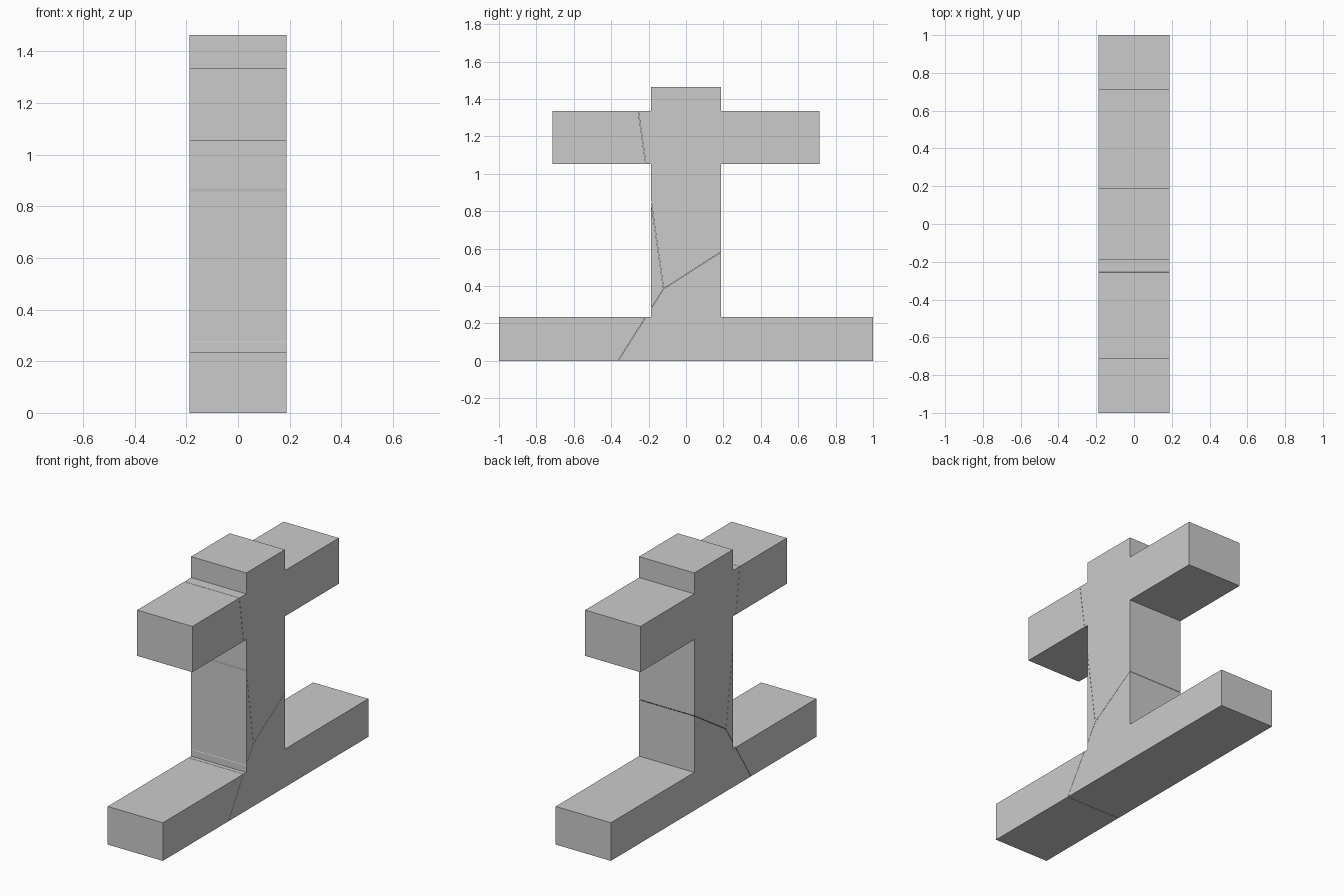
import bpy, bmesh
from mathutils import Vector

cube = bpy.data.objects.get("Cube")
if cube:
    bpy.data.objects.remove(cube, do_unlink=True)

HALF = 0.188      # half thickness, also half width of the post
GAP = 0.0008      # half width of the cracks

stone = bpy.data.materials.new("plain_grey")
stone.use_nodes = True
GREY = (0.6, 0.6, 0.6, 1)
stone.diffuse_color = GREY
stone.node_tree.nodes["Principled BSDF"].inputs["Base Color"].default_value = GREY

# Half outline of the cross on its long foot (y, z), mirrored to the other side
half = [(1, 0), (1, 0.235), (HALF, 0.235), (HALF, 1.053),
        (0.713, 1.053), (0.713, 1.335), (HALF, 1.335), (HALF, 1.464)]
outline = half + [(-y, z) for y, z in reversed(half)]

# The three cracks run out from one point
hub = Vector((0, -0.12, 0.385))


def crack_normal(y, z):
    d = Vector((0, y, z)) - hub
    return Vector((0, -d.z, d.y)).normalized()


low_crack = crack_normal(-0.363, 0)
high_crack = crack_normal(-0.255, 1.335)
back_crack = crack_normal(HALF, 0.583)


def broken_piece(name, keep_normals):
    """Extrude the whole outline, then keep only the side of each crack named."""
    bm = bmesh.new()
    face = bm.faces.new([bm.verts.new((-HALF, y, z)) for y, z in outline])
    grown = bmesh.ops.extrude_face_region(bm, geom=[face], use_keep_orig=True)
    moved = [v for v in grown["geom"] if isinstance(v, bmesh.types.BMVert)]
    bmesh.ops.translate(bm, verts=moved, vec=(2 * HALF, 0, 0))
    bmesh.ops.recalc_face_normals(bm, faces=bm.faces)
    bmesh.ops.triangulate(bm, faces=bm.faces)
    for n in keep_normals:
        bmesh.ops.bisect_plane(bm, geom=bm.verts[:] + bm.edges[:] + bm.faces[:],
                               plane_co=hub + n * GAP, plane_no=n,
                               clear_inner=True)
        rim = [e for e in bm.edges if e.is_boundary]
        bmesh.ops.holes_fill(bm, edges=rim, sides=0)
    bmesh.ops.dissolve_limit(bm, angle_limit=0.01, verts=bm.verts, edges=bm.edges)
    bmesh.ops.recalc_face_normals(bm, faces=bm.faces)
    mesh = bpy.data.meshes.new(name)
    bm.to_mesh(mesh)
    bm.free()
    mesh.materials.append(stone)
    bpy.context.collection.objects.link(bpy.data.objects.new(name, mesh))


# Each piece lies between two neighbouring cracks
broken_piece("foot_and_lower_post", [low_crack, -back_crack])
broken_piece("upper_post_and_back_arm", [back_crack, -high_crack])
broken_piece("front_arm_and_front_foot", [high_crack, -low_crack])
